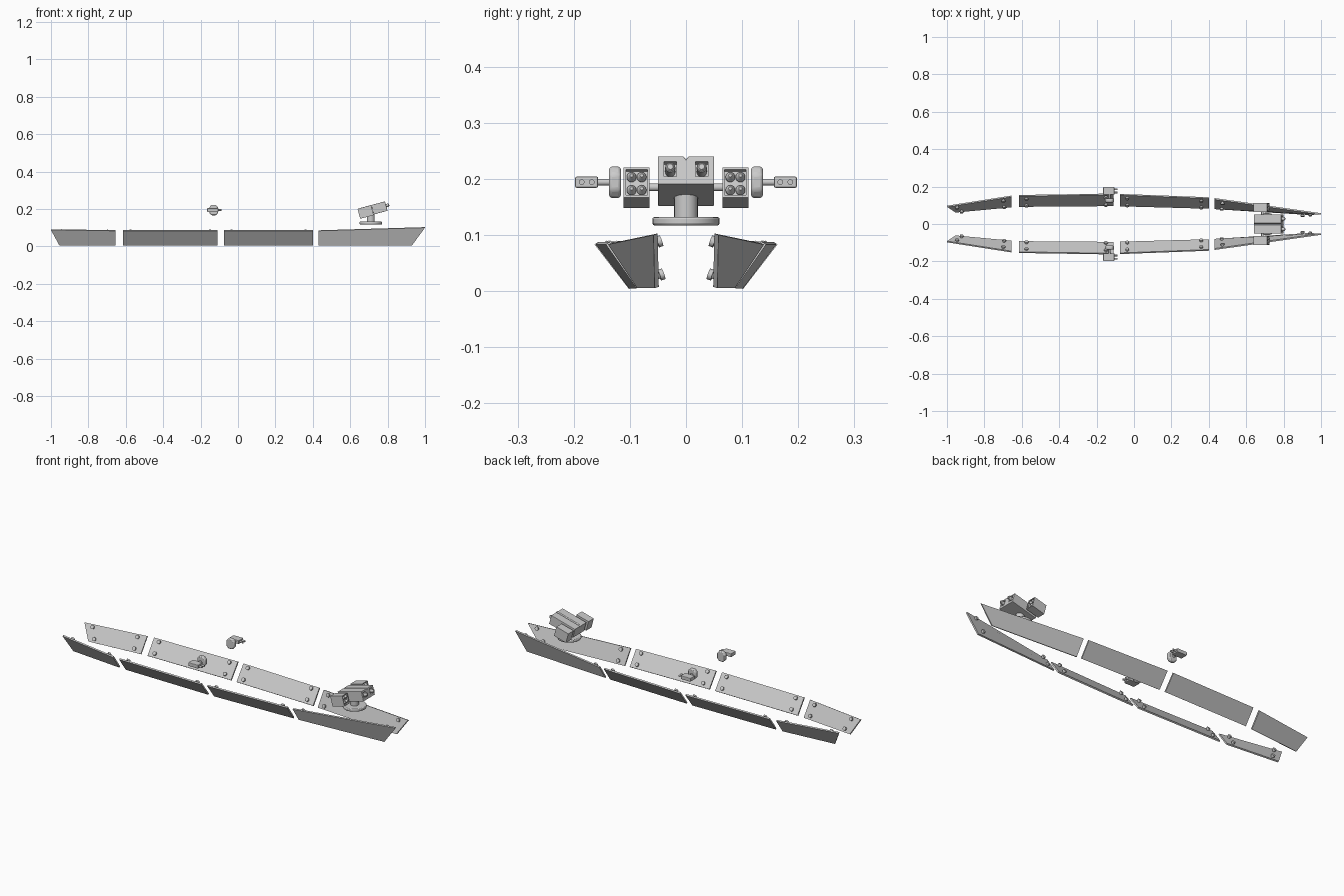
import bpy, bmesh, math
from mathutils import Vector, Matrix

if "Cube" in bpy.data.objects:
    bpy.data.objects.remove(bpy.data.objects["Cube"])

TILT = Matrix.Translation((0.72, 0, 0.196)) @ Matrix.Rotation(-math.radians(15), 4, 'Y')
I = Matrix.Identity(4)


def finish(name, bm, mirror=False, bevel=0.0, smooth=False):
    bmesh.ops.recalc_face_normals(bm, faces=bm.faces)
    me = bpy.data.meshes.new(name)
    bm.to_mesh(me)
    bm.free()
    ob = bpy.data.objects.new(name, me)
    bpy.context.collection.objects.link(ob)
    if bevel:
        b = ob.modifiers.new("bevel", 'BEVEL')
        b.width, b.segments, b.limit_method = bevel, 2, 'ANGLE'
    if mirror:
        m = ob.modifiers.new("mirror", 'MIRROR')
        m.use_axis = (False, True, False)
    if smooth:
        bpy.ops.object.select_all(action='DESELECT')
        bpy.context.view_layer.objects.active = ob
        ob.select_set(True)
        bpy.ops.object.shade_smooth_by_angle(angle=math.radians(35))
    return ob


def box(bm, c, size, m=I):
    bmesh.ops.create_cube(bm, size=1, matrix=m @ Matrix.Translation(c) @ Matrix.Diagonal((*size, 1)))


def rod(bm, a, b, r, m=I, r2=None, seg=16):
    a, b = Vector(a), Vector(b)
    d = b - a
    mat = m @ Matrix.Translation((a + b) / 2) @ d.to_track_quat('Z', 'Y').to_matrix().to_4x4()
    bmesh.ops.create_cone(bm, cap_ends=True, segments=seg, radius1=r,
                          radius2=r if r2 is None else r2, depth=d.length, matrix=mat)


def prism(bm, pts, offset):
    lo = [bm.verts.new(p) for p in pts]
    hi = [bm.verts.new(Vector(p) + offset) for p in pts]
    bm.faces.new(lo)
    bm.faces.new(hi)
    n = len(pts)
    for i in range(n):
        bm.faces.new((lo[i], lo[(i + 1) % n], hi[(i + 1) % n], hi[i]))


# Hull armour panels: outer corners (bottom aft, bottom fore, top fore, top aft)
panels = {
    "stern_panel": [(-.955, .068, .005), (-.655, .096, .005), (-.655, .152, .083), (-1, .098, .087)],
    "aft_panel": [(-.615, .098, .005), (-.11, .102, .004), (-.11, .163, .083), (-.615, .155, .083)],
    "mid_panel": [(-.075, .101, .004), (.40, .088, .005), (.40, .143, .083), (-.075, .161, .083)],
    "bow_panel": [(.43, .087, .005), (.93, .056, .005), (1, .058, .1), (.43, .139, .083)],
}
for name, pts in panels.items():
    ba, bf, tf, ta = [Vector(p) for p in pts]
    n = (tf - ba).cross(ta - bf).normalized()
    if n.y > 0:
        n = -n
    bm = bmesh.new()
    prism(bm, (ba, bf, tf, ta), n * .008)
    finish(name, bm, True)
    # Corner bolts on the inner face
    bm = bmesh.new()
    inset = .04 / (bf - ba).length
    for u in (inset, 1 - inset):
        for v in (.2, .83):
            p = ba.lerp(bf, u).lerp(ta.lerp(tf, u), v) + n * .007
            rod(bm, p, p + n * .007, .006)
            rod(bm, p + n * .006, p + n * .014, .010)
    finish(name + "_bolts", bm, True, smooth=True)

# Turret base and pedestal
bm = bmesh.new()
rod(bm, (.71, 0, .117), (.71, 0, .132), .06, seg=32)
finish("turret_base", bm, bevel=.004, smooth=True)
bm = bmesh.new()
rod(bm, (.71, 0, .13), (.71, 0, .185), .021, seg=24)
finish("turret_pedestal", bm, smooth=True)

# Turret body: twin housings with a V groove between them
bm = bmesh.new()
prism(bm, [TILT @ Vector((-.075, y, z)) for y, z in
           ((-.05, -.026), (.05, -.026), (.05, .026), (.005, .026), (0, .02), (-.005, .026), (-.05, .026))],
      TILT.to_3x3() @ Vector((.15, 0, 0)))
body = finish("turret_body", bm, bevel=.0015)

# Muzzle recesses
bm = bmesh.new()
for s in (-1, 1):
    box(bm, (.07, s * .028, .002), (.03, .023, .028), TILT)
cut = finish("muzzle_cutter", bm)
cut.hide_render = True
cut.hide_viewport = True
mod = body.modifiers.new("muzzles", 'BOOLEAN')
mod.object, mod.operation = cut, 'DIFFERENCE'

# Turret barrels
bm = bmesh.new()
rod(bm, (.05, .028, .002), (.088, .028, .002), .009, TILT)
rod(bm, (.086, .028, .002), (.092, .028, .002), .009, TILT, .005)
finish("turret_barrels", bm, True, smooth=True)

# Rocket pods, open-fronted frames on side arms
bm = bmesh.new()
C = (-.04, .088, -.002)
box(bm, (-.045, .088, -.002), (.064, .046, .055), TILT)
for y in (.067, .109):
    box(bm, (-.009, y, -.002), (.014, .004, .055), TILT)
for z in (-.0275, .0235):
    box(bm, (-.009, .088, z), (.014, .046, .004), TILT)
finish("rocket_pods", bm, True)
bm = bmesh.new()
rod(bm, (-.035, .045, -.002), (-.035, .07, -.002), .007, TILT)
finish("pod_arms", bm, True, smooth=True)

# Rockets in each pod
bm = bmesh.new()
for y in (.079, .097):
    for z in (-.014, .010):
        rod(bm, (-.02, y, z), (-.008, y, z), .0085, TILT)
        rod(bm, (-.008, y, z), (.002, y, z), .0085, TILT, .003)
finish("rockets", bm, True, smooth=True)

# Side gun mounts: rounded plate, axle, gun body and twin barrels
bm = bmesh.new()
prism(bm, [(-.13 + x, .116, .194 + z) for x, z in
           ((-.024, -.014), (-.012, -.028), (.012, -.028), (.024, -.014),
            (.024, .014), (.012, .028), (-.012, .028), (-.024, .014))], Vector((0, .021, 0)))
finish("side_gun_plates", bm, True, bevel=.005, smooth=True)
bm = bmesh.new()
rod(bm, (-.132, .13, .194), (-.132, .162, .194), .006)
finish("side_gun_axles", bm, True, smooth=True)
bm = bmesh.new()
box(bm, (-.135, .177, .194), (.06, .041, .02))
finish("side_gun_bodies", bm, True, bevel=.003)
bm = bmesh.new()
for y in (.168, .186):
    rod(bm, (-.11, y, .194), (-.087, y, .194), .005)
finish("side_gun_barrels", bm, True, smooth=True)
